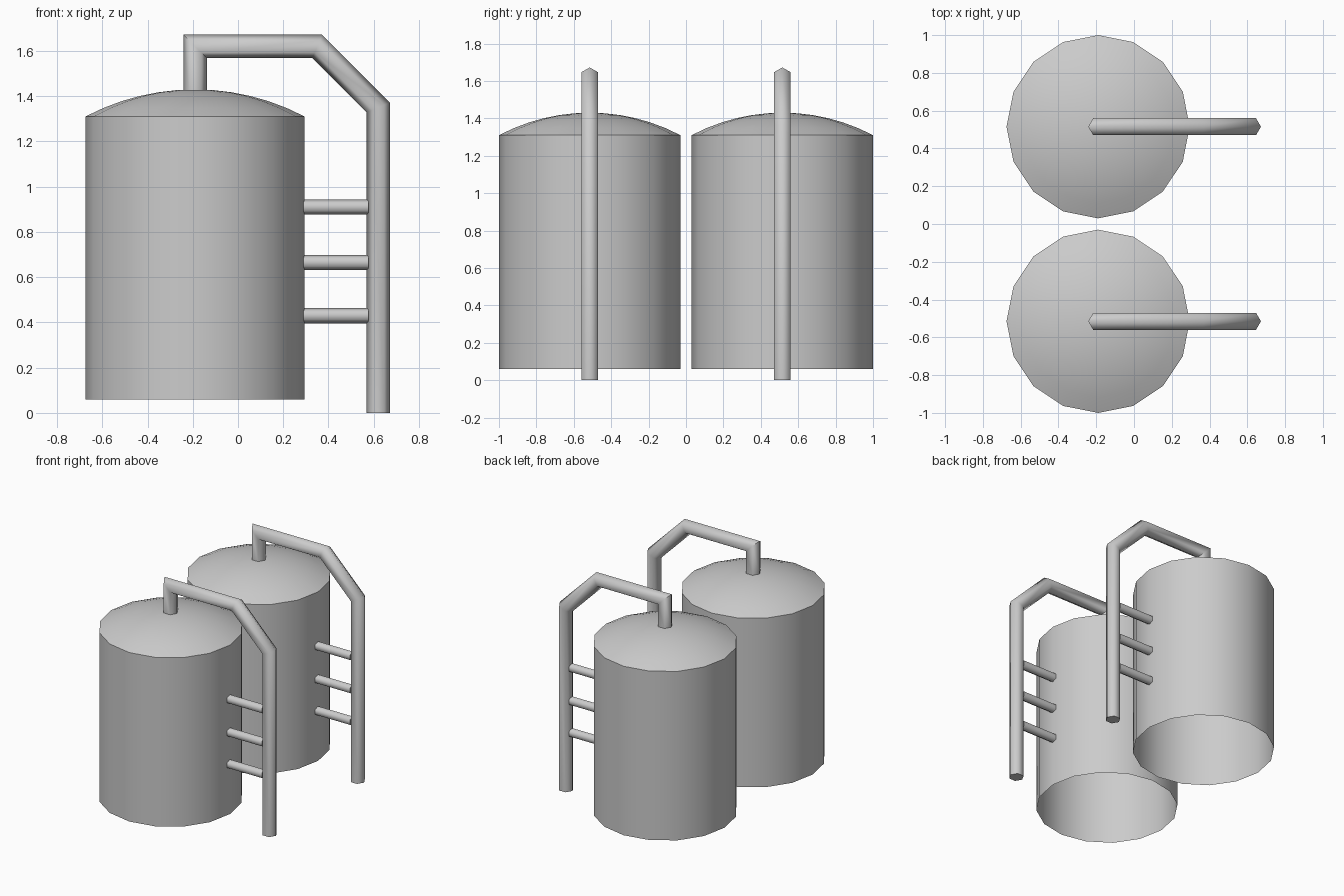
import bpy, bmesh, math
from mathutils import Vector

if "Cube" in bpy.data.objects:
    bpy.data.objects.remove(bpy.data.objects["Cube"])

TANK_X, TANK_Y, TANK_R = -0.19, 0.515, 0.485


def finish(name, bm, angle):
    bmesh.ops.recalc_face_normals(bm, faces=bm.faces)
    mesh = bpy.data.meshes.new(name)
    bm.to_mesh(mesh)
    bm.free()
    obj = bpy.data.objects.new(name, mesh)
    bpy.context.collection.objects.link(obj)
    bpy.ops.object.select_all(action='DESELECT')
    obj.select_set(True)
    bpy.context.view_layer.objects.active = obj
    bpy.ops.object.shade_smooth_by_angle(angle=math.radians(angle))


def bridge(bm, rings):
    for a, b in zip(rings, rings[1:]):
        n = len(a)
        for i in range(n):
            j = (i + 1) % n
            bm.faces.new((a[i], a[j], b[j], b[i]))


def tank(name, y, sides=16, steps=6):
    """Open-bottomed wall with a shallow spherical dome."""
    bottom, shoulder, top = 0.06, 1.31, 1.43
    rise = top - shoulder
    R = (TANK_R ** 2 + rise ** 2) / (2 * rise)
    profile = [(TANK_R, bottom)]
    for k in range(steps):
        r = TANK_R * (1 - k / steps)
        profile.append((r, top - R + math.sqrt(R * R - r * r)))
    bm = bmesh.new()
    rings = []
    for r, z in profile:
        angles = [2 * math.pi * i / sides for i in range(sides)]
        rings.append([bm.verts.new((TANK_X + r * math.cos(a), y + r * math.sin(a), z))
                      for a in angles])
    bridge(bm, rings)
    tip = bm.verts.new((TANK_X, y, top))
    last = rings[-1]
    for i in range(sides):
        bm.faces.new((last[i], last[(i + 1) % sides], tip))
    finish(name, bm, 30)


def tube(name, path, y, radius, sides=6):
    """Mitred hexagonal tube along an (x, z) path."""
    pts = [Vector((x, y, z)) for x, z in path]
    side = Vector((0, 1, 0))
    normals = [(b - a).normalized().cross(side) for a, b in zip(pts, pts[1:])]
    bm = bmesh.new()
    rings = []
    for i, p in enumerate(pts):
        n1 = normals[max(i - 1, 0)]
        n2 = normals[min(i, len(normals) - 1)]
        miter = (n1 + n2) / (1 + n1.dot(n2))
        angles = [2 * math.pi * k / sides for k in range(sides)]
        rings.append([bm.verts.new(p + radius * (math.cos(a) * miter + math.sin(a) * side))
                      for a in angles])
    bridge(bm, rings)
    bm.faces.new(rings[0])
    bm.faces.new(rings[-1])
    finish(name, bm, 65)


for label, y in (("front", -TANK_Y), ("back", TANK_Y)):
    tank(f"{label}_tank", y)
    # Pipe from the ground, over the shoulder and down into the dome
    tube(f"{label}_pipe", [(0.62, 0), (0.62, 1.35), (0.35, 1.62),
                           (TANK_X, 1.62), (TANK_X, 1.42)], y, 0.052)
    # Short connectors between tank wall and pipe
    for i, z in enumerate((0.43, 0.665, 0.91)):
        tube(f"{label}_connector_{i + 1}", [(0.29, z), (0.576, z)], y, 0.034)
